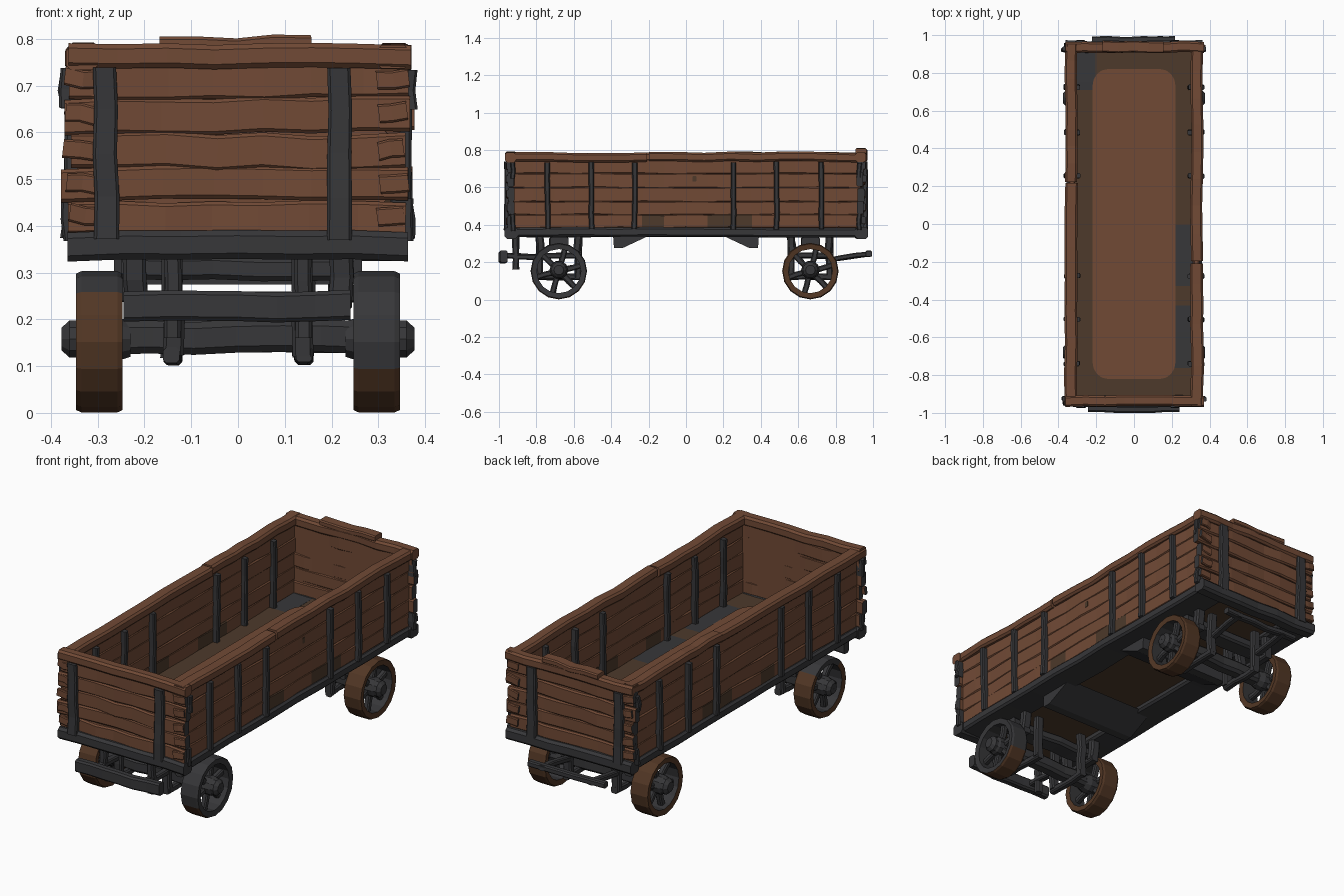
import bpy, bmesh, math, random
from mathutils import Vector

if "Cube" in bpy.data.objects:
    bpy.data.objects.remove(bpy.data.objects["Cube"])

random.seed(7)


def material(name, rgb):
    m = bpy.data.materials.new(name)
    m.diffuse_color = (*rgb, 1)
    m.use_nodes = True
    m.node_tree.nodes["Principled BSDF"].inputs["Base Color"].default_value = m.diffuse_color
    return m


WOOD = material("brown wood", (0.165, 0.068, 0.036))
DIRT = material("dark dirty wood", (0.075, 0.042, 0.024))
IRON = material("dark grey iron", (0.038, 0.038, 0.041))
RUST = material("rusty brown", (0.085, 0.038, 0.018))


def finish(name, bm, mats, rule=None):
    """Turn a bmesh into an object, colouring faces by an optional rule."""
    bmesh.ops.recalc_face_normals(bm, faces=bm.faces)
    bm.normal_update()
    if rule:
        for f in bm.faces:
            f.material_index = rule(f.calc_center_median(), f.normal)
    me = bpy.data.meshes.new(name)
    bm.to_mesh(me)
    bm.free()
    for m in mats:
        me.materials.append(m)
    ob = bpy.data.objects.new(name, me)
    bpy.context.collection.objects.link(ob)
    return ob


def beam(name, a, b, w, h, mats, segs=4, jit=0.004, rule=None, taper=1.0):
    """Rough hewn bar from a to b: chamfered section, w sideways, h upwards."""
    a, b = Vector(a), Vector(b)
    d = (b - a).normalized()
    ref = Vector((0, 1, 0)) if abs(d.z) > 0.9 else Vector((0, 0, 1))
    side = d.cross(ref).normalized()
    up = side.cross(d)
    c = min(w, h) * 0.2
    bm = bmesh.new()
    rings = []
    for i in range(segs + 1):
        t = i / segs
        k = 1 + (taper - 1) * t
        p = a.lerp(b, t)
        ju, js = random.uniform(-jit, jit), random.uniform(-jit, jit)
        W, H = w * k / 2, h * k / 2
        pts = [(W, H - c), (W - c, H), (c - W, H), (-W, H - c),
               (-W, c - H), (c - W, -H), (W - c, -H), (W, c - H)]
        end = d * random.uniform(-jit, jit)
        rings.append([bm.verts.new(p + end + side * (u + js) + up * (v + ju)) for u, v in pts])
    for r, s in zip(rings, rings[1:]):
        for j in range(8):
            bm.faces.new((r[j], r[(j + 1) % 8], s[(j + 1) % 8], s[j]))
    bm.faces.new(rings[0])
    bm.faces.new(rings[-1])
    return finish(name, bm, mats, rule)


def lathe(name, profile, y, z, n, mats, rule=None):
    """Closed (x, radius) profile turned about an axle parallel to x."""
    bm = bmesh.new()
    rings = [[bm.verts.new((x, y + r * math.cos(i * math.tau / n), z + r * math.sin(i * math.tau / n)))
              for i in range(n)] for x, r in profile]
    for r, s in zip(rings, rings[1:] + rings[:1]):
        for i in range(n):
            bm.faces.new((r[i], r[(i + 1) % n], s[(i + 1) % n], s[i]))
    return finish(name, bm, mats, rule)


def prism(name, outline, z0, z1, mats, axis="z"):
    """Extruded outline: (x, y) along z, or (y, z) along x."""
    bm = bmesh.new()
    place = (lambda p, h: (p[0], p[1], h)) if axis == "z" else (lambda p, h: (h, p[0], p[1]))
    lo = [bm.verts.new(place(p, z0)) for p in outline]
    hi = [bm.verts.new(place(p, z1)) for p in outline]
    bm.faces.new(lo)
    bm.faces.new(hi)
    for i in range(len(lo)):
        j = (i + 1) % len(lo)
        bm.faces.new((lo[i], lo[j], hi[j], hi[i]))
    return finish(name, bm, mats)


# Floor: dirty boards with a cleaner, round-cornered middle
prism("floor", [(-0.33, -0.93), (0.33, -0.93), (0.33, 0.93), (-0.33, 0.93)], 0.362, 0.386, [DIRT])
clean = []
for cx, cy, q in ((1, 1, 0), (-1, 1, 1), (-1, -1, 2), (1, -1, 3)):
    for i in range(5):
        t = (q + i / 4) * math.pi / 2
        clean.append((cx * 0.14 + 0.08 * math.cos(t), cy * 0.73 + 0.09 * math.sin(t)))
prism("clean_floor_patch", clean, 0.385, 0.390, [WOOD])

# Iron base frame
for s in (-1, 1):
    beam("base_side_rail", (s * 0.275, -0.95, 0.36), (s * 0.275, 0.94, 0.36), 0.165, 0.05, [IRON], 10, 0.003)
    beam("base_end_rail", (-0.362, s * 0.935, 0.358), (0.362, s * 0.935, 0.358), 0.07, 0.062, [IRON], 6)
    # Wedge-shaped cross beams under the floor
    prism("under_cross_beam", [(s * 0.39, 0.345), (s * 0.385, 0.275), (s * 0.34, 0.275), (s * 0.19, 0.345)],
          -0.265, 0.265, [IRON], "x")

# Side walls: stacked planks with grimy patches along the lowest one
levels = [(0.382, 0.455), (0.452, 0.525), (0.522, 0.60), (0.597, 0.675), (0.672, 0.75)]


def grime(c, n):
    return 1 if -0.26 < c.y < -0.08 or 0.1 < c.y < 0.36 or abs(c.y) > 0.92 else 0


for s in (-1, 1):
    for i, (z0, z1) in enumerate(levels):
        z = (z0 + z1) / 2
        beam("side_plank", (s * 0.329, -0.935, z), (s * 0.329, 0.935, z), 0.034, z1 - z0 + 0.004,
             [WOOD, DIRT], 16, 0.003, grime if i == 0 else None)
    # Iron stakes outside and inside
    for y in (-0.74, -0.505, -0.275, 0.255, 0.485, 0.725):
        beam("outer_stake", (s * 0.348, y, 0.375), (s * 0.348, y, 0.735), 0.045, 0.028, [IRON], 4, 0.003)
        beam("inner_stake", (s * 0.306, y, 0.38), (s * 0.306, y, 0.735), 0.04, 0.026, [IRON], 4, 0.003)

# Knot hole in the right wall
beam("knot_hole", (0.340, 0.045, 0.645), (0.349, 0.045, 0.645), 0.022, 0.03, [DIRT], 1, 0)


def plank_ends(c, n):
    return 1 if abs(n.x) > 0.8 else 0


# End walls: ragged planks with dark ends poking past the corners
for s in (-1, 1):
    for z0, z1 in levels:
        z = (z0 + z1) / 2
        x0, x1 = (random.uniform(0.352, 0.376) for _ in range(2))
        beam("end_plank", (-x0, s * 0.932, z), (x1, s * 0.932, z + random.uniform(-0.006, 0.006)),
             0.036, z1 - z0 - 0.002, [WOOD, IRON], 7, 0.005, plank_ends)
        # Short splintered offcuts at the corners
        for e in (-1, 1):
            beam("corner_splinter", (e * 0.30, s * 0.95, z), (e * random.uniform(0.355, 0.372), s * 0.95, z + 0.008),
                 0.02, 0.04, [WOOD, IRON], 2, 0.004, plank_ends)
    beam("end_backing", (-0.33, s * 0.922, 0.565), (0.33, s * 0.922, 0.565), 0.016, 0.36, [WOOD], 6, 0.001)
    for x in (-0.283, 0.218):
        beam("end_stake", (x, s * 0.957, 0.37), (x, s * 0.957, 0.74), 0.054, 0.03, [IRON], 4, 0.003, None, 0.92)
    # Iron corner brackets
    for e in (-1, 1):
        beam("corner_bracket", (e * 0.352, s * 0.925, 0.37), (e * 0.35, s * 0.925, 0.455), 0.05, 0.024, [IRON], 2)
        beam("upper_corner_bracket", (e * 0.352, s * 0.925, 0.65), (e * 0.352, s * 0.925, 0.735), 0.06, 0.024,
             [IRON], 2)

# Top rim: side rails cracked in two, end rails, and a raised broken board at the back
for s in (-1, 1):
    split = -0.2 if s > 0 else 0.22
    beam("top_side_rail", (s * 0.335, -0.965, 0.762), (s * 0.333, split - 0.006, 0.758), 0.068, 0.05, [WOOD], 7)
    beam("top_side_rail", (s * 0.332, split + 0.006, 0.764), (s * 0.334, 0.955, 0.762), 0.064, 0.05, [WOOD], 8)
    beam("top_end_rail", (-0.365, s * 0.937, 0.762), (0.368, s * 0.937, 0.762), 0.058, 0.052, [WOOD], 7)
beam("raised_broken_board", (-0.17, 0.937, 0.787), (0.16, 0.937, 0.792), 0.06, 0.03, [WOOD], 4)

# Running gear
for yc, end in ((-0.68, -1), (0.665, 1)):
    zc = 0.152
    beam("axle", (-0.27, yc, 0.162), (0.27, yc, 0.162), 0.07, 0.07, [IRON], 6)
    beam("bolster", (-0.25, yc, 0.31), (0.25, yc, 0.31), 0.10, 0.05, [IRON], 5)
    for s in (-1, 1):
        # Hangers carrying the axle
        for dy in (-0.105, 0.105):
            beam("hanger_post", (s * 0.14, yc + dy, 0.34), (s * 0.14, yc + dy, 0.12), 0.045, 0.035, [IRON], 3)
            beam("outer_hanger_post", (s * 0.22, yc + dy, 0.34), (s * 0.22, yc + dy * 0.9, 0.24), 0.05, 0.04,
                 [IRON], 2)
        beam("hanger_foot", (s * 0.14, yc - 0.12, 0.122), (s * 0.14, yc + 0.12, 0.122), 0.035, 0.034, [IRON], 3)
        beam("hanger_bar", (s * 0.22, yc - 0.12, 0.235), (s * 0.22, yc + 0.12, 0.235), 0.04, 0.03, [IRON], 3)

        # Wheels: rusty rims, except the front right, which is rusty only low down
        sooty = end < 0 and s > 0

        def rim_colour(c, n, sooty=sooty, end=end, yc=yc):
            if math.hypot(c.y - yc, c.z - 0.152) < 0.122:
                return 1
            if sooty:
                return 0 if c.z < 0.085 and abs(n.x) < 0.5 else 1
            return 1 if end < 0 and c.z > 0.24 else 0

        lathe("wheel_rim", [(s * 0.25, 0.118), (s * 0.247, 0.146), (s * 0.258, 0.151), (s * 0.335, 0.151),
                            (s * 0.346, 0.146), (s * 0.342, 0.118)], yc, zc, 16, [RUST, IRON], rim_colour)
        lathe("wheel_hub", [(s * 0.23, 0.001), (s * 0.23, 0.04), (s * 0.26, 0.05), (s * 0.335, 0.048),
                            (s * 0.345, 0.042), (s * 0.36, 0.042), (s * 0.377, 0.026), (s * 0.377, 0.001)],
              yc, 0.158, 10, [IRON])
        for k in range(6):
            t = math.tau * (k + 0.25) / 6
            cy, cz = math.cos(t), math.sin(t)
            beam("wheel_spoke", (s * 0.30, yc + 0.03 * cy, zc + 0.03 * cz),
                 (s * 0.30, yc + 0.124 * cy, zc + 0.124 * cz), 0.03, 0.03, [IRON], 2, 0.003)

# Front tow bar on two drop posts
beam("front_tow_bar", (-0.243, -0.978, 0.228), (0.243, -0.978, 0.230), 0.042, 0.064, [IRON], 6)
for s in (-1, 1):
    beam("front_tow_arm", (s * 0.14, -0.97, 0.235), (s * 0.14, -0.76, 0.225), 0.035, 0.028, [IRON], 3)
    beam("front_drop_post", (s * 0.14, -0.91, 0.34), (s * 0.14, -0.91, 0.16), 0.036, 0.034, [IRON], 3)

# Rear coupling bar on two slim arms
beam("rear_coupling_bar", (-0.22, 0.975, 0.243), (0.22, 0.975, 0.243), 0.034, 0.03, [IRON], 5)
for s in (-1, 1):
    beam("rear_coupling_arm", (s * 0.14, 0.75, 0.212), (s * 0.14, 0.995, 0.245), 0.034, 0.026, [IRON], 3)
